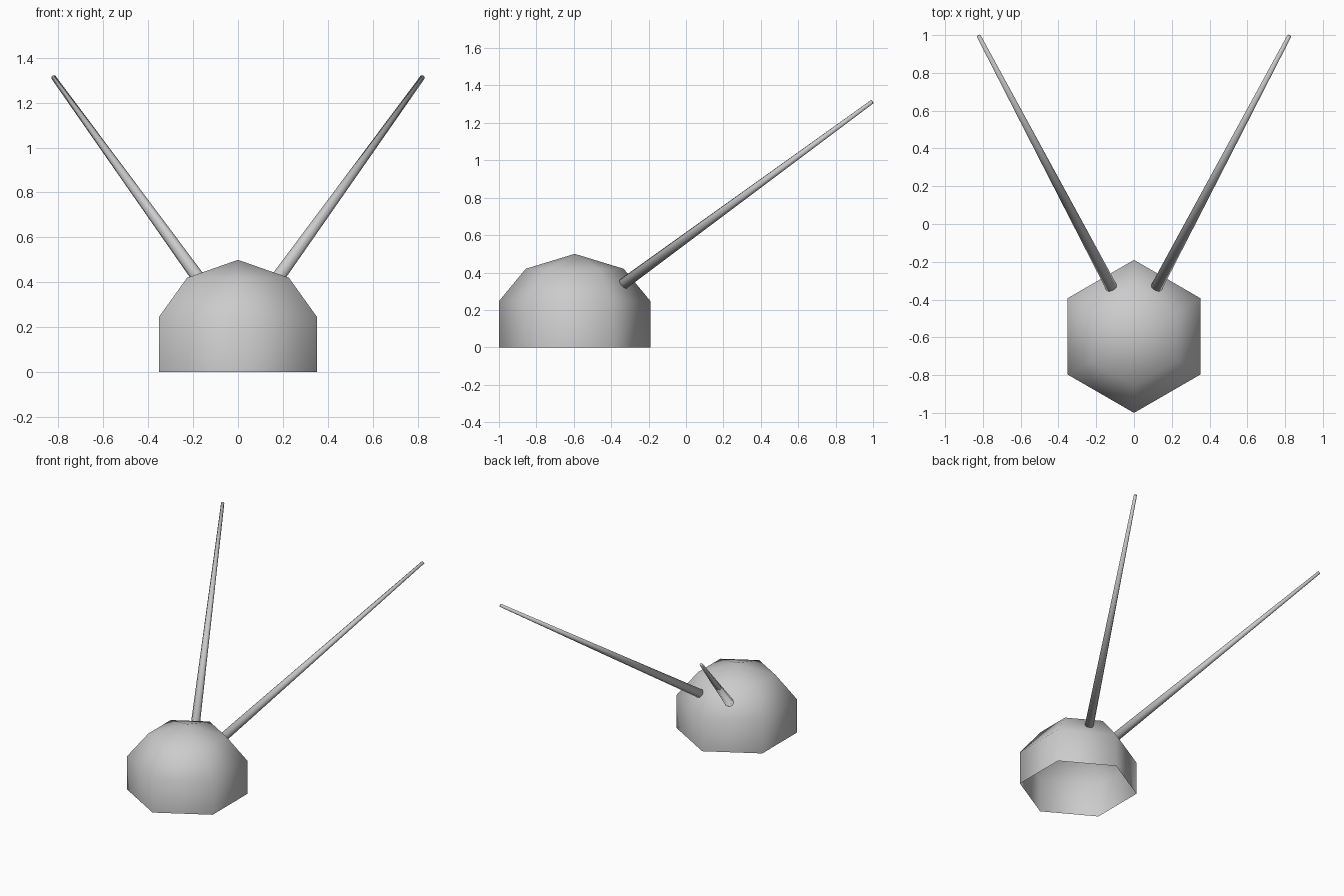
import bpy
import bmesh
import math
from mathutils import Vector, Matrix

cube = bpy.data.objects.get("Cube")
if cube:
    bpy.data.objects.remove(cube, do_unlink=True)

grey = bpy.data.materials.new("light grey")
grey.use_nodes = True
colour = (0.6, 0.6, 0.6, 1)
grey.diffuse_color = colour
grey.node_tree.nodes["Principled BSDF"].inputs["Base Color"].default_value = colour


def add_object(name, bm):
    for face in bm.faces:
        face.smooth = True
    mesh = bpy.data.meshes.new(name)
    bm.to_mesh(mesh)
    bm.free()
    mesh.materials.append(grey)
    obj = bpy.data.objects.new(name, mesh)
    bpy.context.collection.objects.link(obj)
    return obj


# Hollow six-sided dome, open underneath
SIDES = 6
bm = bmesh.new()
rings = []
for radius, z in [(0.405, 0), (0.405, 0.247), (0.262, 0.42)]:
    angles = [math.pi / 2 + math.tau * i / SIDES for i in range(SIDES)]
    rings.append([bm.verts.new((radius * math.cos(a), radius * math.sin(a), z))
                  for a in angles])
apex = bm.verts.new((0, 0, 0.5))
for i in range(SIDES):
    j = (i + 1) % SIDES
    for low, high in zip(rings, rings[1:]):
        bm.faces.new((low[i], low[j], high[j], high[i]))
    bm.faces.new((rings[-1][i], rings[-1][j], apex))
dome = add_object("dome", bm)
dome.location.y = -0.595


# Tapered antennas leaning out and back
def add_antenna(name, side):
    base = Vector((side * 0.118, -0.337, 0.338))
    tip = Vector((side * 0.822, 0.995, 1.313))
    axis = tip - base
    turn = axis.to_track_quat('Z', 'Y').to_matrix().to_4x4()
    bm = bmesh.new()
    bmesh.ops.create_cone(bm, cap_ends=True, segments=8, radius1=0.031,
                          radius2=0.011, depth=axis.length,
                          matrix=Matrix.Translation((base + tip) / 2) @ turn)
    add_object(name, bm)


add_antenna("left_antenna", 1)
add_antenna("right_antenna", -1)
